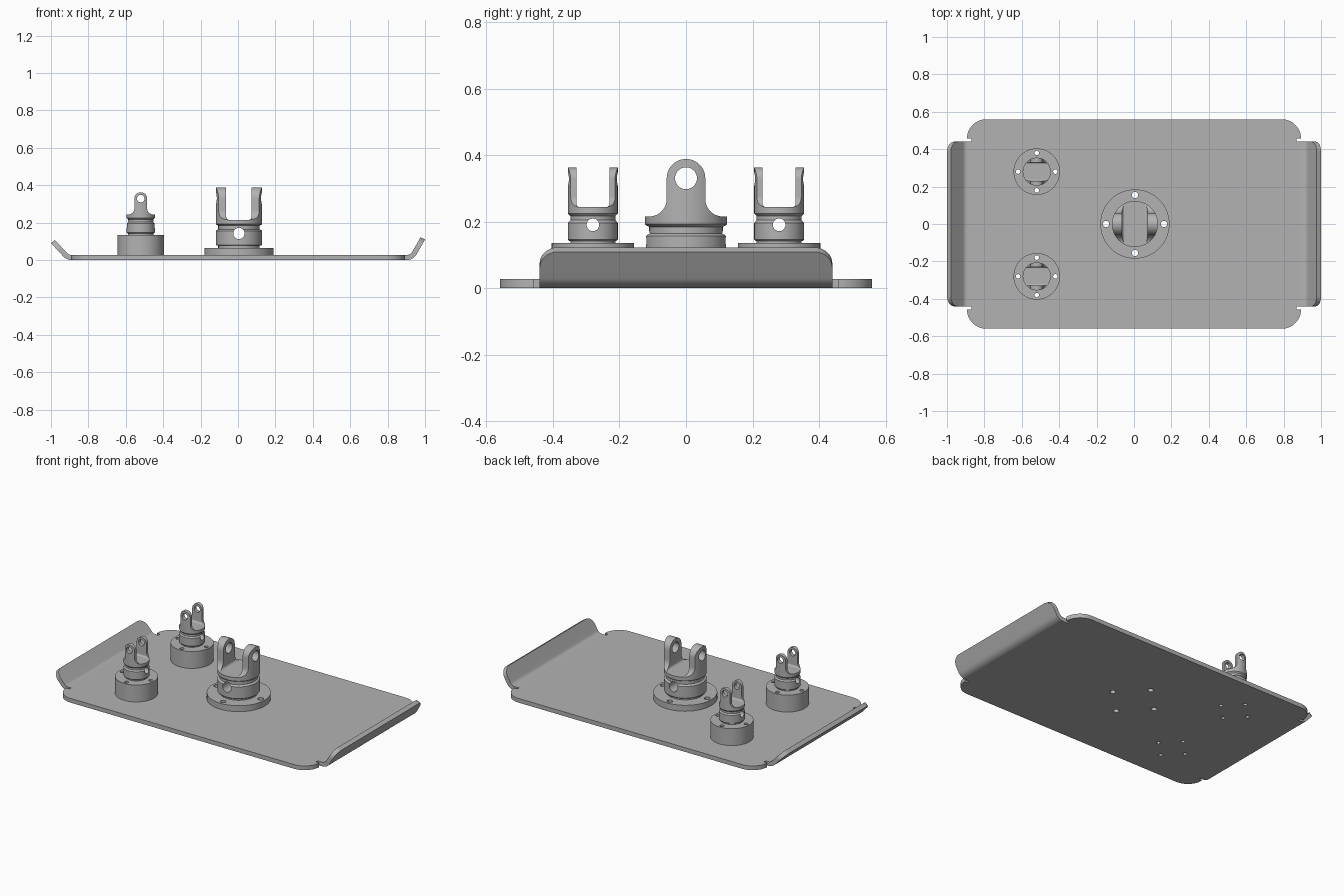
import bpy, bmesh
from math import sin, cos, pi, radians, sqrt
from mathutils import Matrix, Vector

cube = bpy.data.objects.get("Cube")
if cube:
    bpy.data.objects.remove(cube, do_unlink=True)

steel = bpy.data.materials.new("grey_steel")
steel.use_nodes = True
GREY = (0.45, 0.45, 0.45, 1)
steel.diffuse_color = GREY
steel.node_tree.nodes["Principled BSDF"].inputs["Base Color"].default_value = GREY

T = 0.027  # plate thickness


def finish(name, bm):
    bmesh.ops.remove_doubles(bm, verts=bm.verts, dist=1e-5)
    bmesh.ops.recalc_face_normals(bm, faces=bm.faces)
    me = bpy.data.meshes.new(name)
    bm.to_mesh(me)
    bm.free()
    me.materials.append(steel)
    ob = bpy.data.objects.new(name, me)
    bpy.context.collection.objects.link(ob)
    return ob


def smooth(ob):
    bpy.ops.object.select_all(action='DESELECT')
    ob.select_set(True)
    bpy.context.view_layer.objects.active = ob
    bpy.ops.object.shade_smooth_by_angle(angle=radians(35))


def prism(name, pts, offset, direction):
    """Extrude a closed outline of 3D points, starting at offset."""
    bm = bmesh.new()
    face = bm.faces.new([bm.verts.new(Vector(p) + Vector(offset)) for p in pts])
    new = bmesh.ops.extrude_face_region(bm, geom=[face])["geom"]
    bmesh.ops.translate(bm, vec=direction,
                        verts=[v for v in new if isinstance(v, bmesh.types.BMVert)])
    return finish(name, bm)


def lathe(name, profile, x=0, y=0, seg=64):
    """Revolve (radius, z) points about a vertical axis."""
    bm = bmesh.new()
    full = [(0, profile[0][1])] + profile + [(0, profile[-1][1])]
    vs = [bm.verts.new((r, 0, z)) for r, z in full]
    es = [bm.edges.new(p) for p in zip(vs, vs[1:])]
    bmesh.ops.spin(bm, geom=vs + es, axis=(0, 0, 1), cent=(0, 0, 0),
                   angle=2 * pi, steps=seg, use_merge=True)
    bmesh.ops.translate(bm, verts=bm.verts, vec=(x, y, 0))
    return finish(name, bm)


def rod(r, centre, length, axis='Z'):
    """Cylindrical cutter."""
    bm = bmesh.new()
    turn = {'X': Matrix.Rotation(pi / 2, 4, 'Y'), 'Y': Matrix.Rotation(pi / 2, 4, 'X'),
            'Z': Matrix.Identity(4)}[axis]
    bmesh.ops.create_cone(bm, cap_ends=True, segments=32, radius1=r, radius2=r, depth=length,
                          matrix=Matrix.Translation(centre) @ turn)
    return finish("cutter", bm)


def boolean(ob, cutters, op='DIFFERENCE'):
    for c in cutters:
        m = ob.modifiers.new("cut", 'BOOLEAN')
        m.operation, m.solver, m.object = op, 'EXACT', c
    bpy.context.view_layer.update()
    dg = bpy.context.evaluated_depsgraph_get()
    me = bpy.data.meshes.new_from_object(ob.evaluated_get(dg))
    ob.modifiers.clear()
    ob.data = me
    for c in cutters:
        bpy.data.objects.remove(c, do_unlink=True)


def arc(cx, cy, r, a0, a1, n=12):
    return [(cx + r * cos(radians(a0 + (a1 - a0) * i / n)),
             cy + r * sin(radians(a0 + (a1 - a0) * i / n))) for i in range(n + 1)]


def bolt_holes(x, y, dist, r):
    return [rod(r, (x + dist * cos(k * pi / 2), y + dist * sin(k * pi / 2), 0.1), 0.4)
            for k in range(4)]


# name, x, y, base radius, base top, bolt circle, bolt hole radius
MOUNTS = [("main", 0.005, 0, 0.185, 0.065, 0.155, 0.017),
          ("front", -0.52, -0.28, 0.124, 0.135, 0.1, 0.012),
          ("rear", -0.52, 0.28, 0.124, 0.135, 0.1, 0.012)]

# Base plate with rounded, notched corners
quarter = [(0.87, 0.44), (0.87, 0.457)] + arc(0.79, 0.457, 0.103, 0, 90)
half = quarter + [(-x, y) for x, y in reversed(quarter)]
outline = half + [(x, -y) for x, y in reversed(half)]
plate = prism("base_plate", [(x, y, 0) for x, y in outline], (0, 0, 0), (0, 0, T))
holes = []
for _, x, y, _, _, dist, r in MOUNTS:
    holes += bolt_holes(x, y, dist, r)
boolean(plate, holes)
smooth(plate)


def bent_flange(name, side, start, bend, length):
    """Upturned end lip with rounded outer corners."""
    a, R, rc, w = radians(bend), 0.06, 0.055, 0.44
    stations = [(0.87, 0, 0, w)]
    for i in range(11):
        t = a * i / 10
        stations.append((start + R * sin(t), R * (1 - cos(t)), t, w))
    ex, ez = stations[-1][:2]
    for i in range(13):
        d = rc * sin(i / 12 * pi / 2)
        s = length - rc + d
        stations.append((ex + s * cos(a), ez + s * sin(a), a, w - rc + sqrt(max(rc**2 - d**2, 0))))
    bm = bmesh.new()
    rings = []
    for x, z, t, hw in stations:
        top = (x - T * sin(t), z + T * cos(t))
        rings.append([bm.verts.new((side * px, py, pz)) for px, py, pz in
                      ((x, -hw, z), (x, hw, z), (top[0], hw, top[1]), (top[0], -hw, top[1]))])
    for p, q in zip(rings, rings[1:]):
        for k in range(4):
            bm.faces.new((p[k], p[k - 1], q[k - 1], q[k]))
    bm.faces.new(rings[0])
    bm.faces.new(rings[-1])
    smooth(finish(name, bm))


bent_flange("left_lip", 1, 0.9025, 60, 0.091)
bent_flange("right_lip", -1, 0.89, 47, 0.096)


def clevis(name, x, y, r, z0, rings, top, tip, tine, inner, pin, cross, turned):
    """Grooved pivot body carrying a two-tined fork; tines sit on local x."""
    body = lathe(name + "_pivot_body", rings)
    boolean(body, [rod(cross[0], (0, 0, cross[1]), 4 * r, 'Y')])

    # Fork: side outline with flared foot, trimmed to the body cylinder
    flare, low = 0.9 * r - tine, top - 0.004
    side = [(0.9 * r, low)] + arc(0.9 * r, top + flare, flare, 270, 180)
    side += arc(0, tip - tine, tine, 0, 90)
    side += [(-u, v) for u, v in reversed(side[:-1])]
    fork = prism(name + "_fork", [(0, u, v) for u, v in side], (-2 * r, 0, 0), (4 * r, 0, 0))
    boolean(fork, [lathe("cutter", [(r, low - 0.02), (r, tip + 0.1)])], 'INTERSECT')
    f, floor = 0.25 * inner, top - 0.0005
    slot = arc(inner - f, floor + f, f, -90, 0, 6) + [(inner, tip + 0.1)]
    slot += [(-u, v) for u, v in reversed(slot)]
    slot_cutter = prism("cutter", [(u, 0, v) for u, v in slot], (0, -2 * r, 0), (0, 4 * r, 0))
    boolean(fork, [slot_cutter, rod(pin, (0, 0, tip - tine), 4 * r, 'X')])

    for ob in (body, fork):
        ob.data.transform(Matrix.Translation((x, y, 0)) @
                          Matrix.Rotation(pi / 2 if turned else 0, 4, 'Z'))
        smooth(ob)


def grooved(r, z0, z1, z2, z3, top):
    """Neck, lower band, groove, upper band."""
    n, c = 0.9 * r, 0.004
    return [(n, z0), (n, z1), (r - c, z1), (r, z1 + c), (r, z2 - c), (r - c, z2), (n, z2 + c),
            (n, z3 - c), (r - c, z3), (r, z3 + c), (r, top)]


for name, x, y, rad, z, dist, hole in MOUNTS:
    # Round bolted base
    base = lathe(name + "_mount_base", [(rad, T), (rad, z)], x, y)
    boolean(base, bolt_holes(x, y, dist, hole))
    smooth(base)
    if name == "main":
        clevis(name, x, y, 0.123, z, grooved(0.123, z, 0.077, 0.16, 0.188, 0.215),
               0.215, 0.388, 0.058, 0.068, 0.033, (0.03, 0.142), False)
    else:
        clevis(name, x, y, 0.075, z, grooved(0.075, z, 0.142, 0.2, 0.22, 0.243),
               0.243, 0.362, 0.034, 0.05, 0.02, (0.019, 0.19), True)
